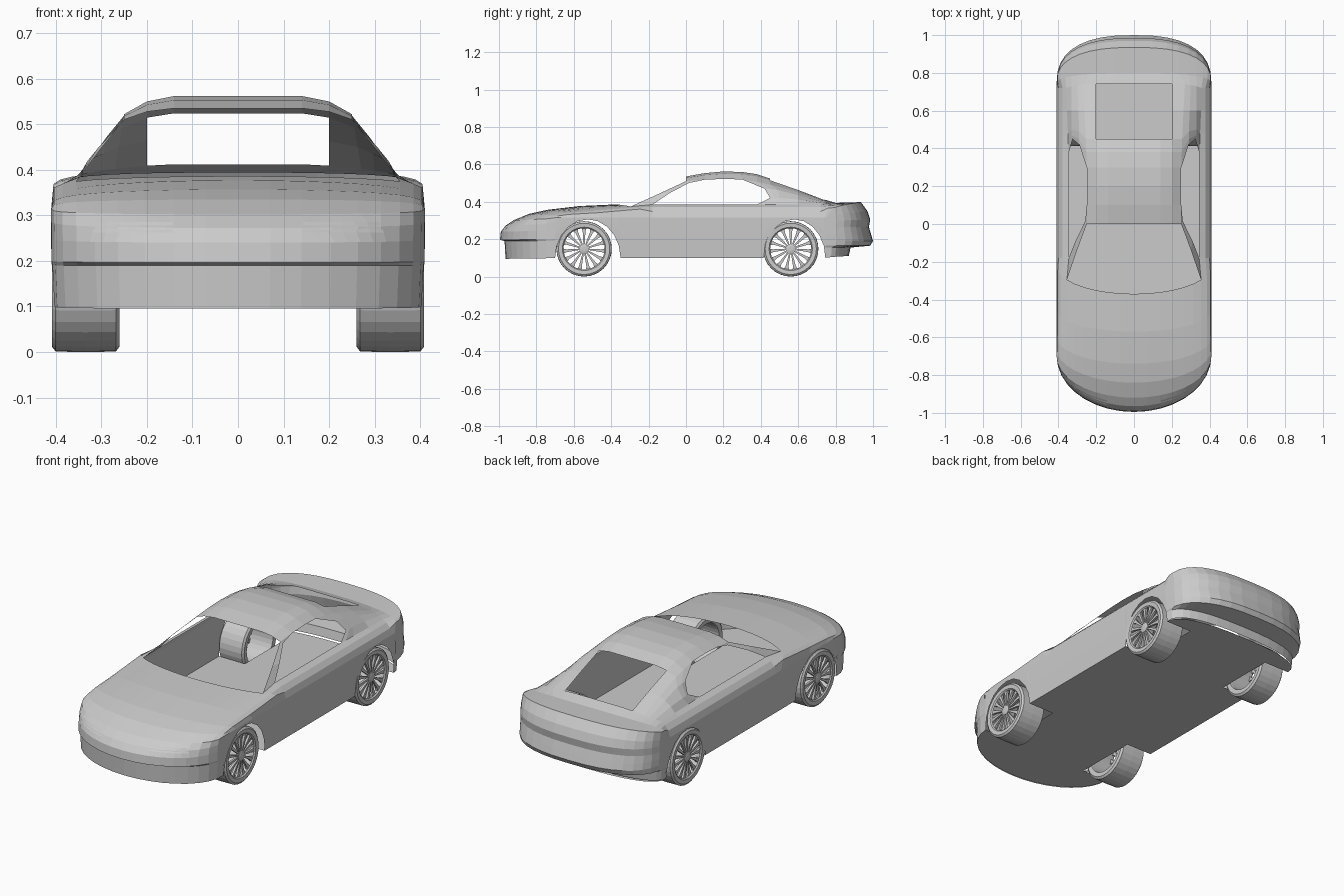
import bpy, bmesh
from math import sin, cos, pi, radians

if "Cube" in bpy.data.objects:
    bpy.data.objects.remove(bpy.data.objects["Cube"])


def finish(bm, name, mirror=True):
    """Turn a half-model bmesh into an object mirrored across x = 0."""
    bmesh.ops.remove_doubles(bm, verts=bm.verts, dist=0.0004)
    bmesh.ops.recalc_face_normals(bm, faces=bm.faces)
    me = bpy.data.meshes.new(name)
    bm.to_mesh(me)
    bm.free()
    ob = bpy.data.objects.new(name, me)
    bpy.context.collection.objects.link(ob)
    if mirror:
        m = ob.modifiers.new("Mirror", 'MIRROR')
        m.use_clip = True
    return ob


def grid(bm, rows, skip=lambda i, j: False):
    """Skin a list of equally long point rows with quads."""
    vs = [[bm.verts.new(p) for p in r] for r in rows]
    for i in range(len(vs) - 1):
        for j in range(len(vs[0]) - 1):
            if not skip(i, j):
                bm.faces.new((vs[i][j], vs[i][j + 1], vs[i + 1][j + 1], vs[i + 1][j]))


def arc(yc, zc, w, ye, ze, q=0.5, p=2.0):
    """Plan-view quarter oval from the centre line (yc, zc) to the side (w, ye, ze)."""
    pts = []
    for k in range(10):
        s, c = sin(radians(10 * k)), max(cos(radians(10 * k)), 0)
        pts.append((w * s ** (2 / p), ye + (yc - ye) * c ** (2 / p), ze + (zc - ze) * c ** q))
    return pts


WAIST = 0.315

# Nose and bonnet: bumper bottom up to windscreen base
nose = [arc(*r) for r in (
    (-0.965, 0.095, 0.403, -0.70, 0.10),
    (-0.970, 0.190, 0.407, -0.70, 0.19),
    (-0.995, 0.196, 0.409, -0.70, 0.20),
    (-0.990, 0.240, 0.409, -0.70, 0.25),
    (-0.965, 0.272, 0.41, -0.70, 0.29),
    (-0.920, 0.302, 0.41, -0.70, WAIST),
    (-0.840, 0.335, 0.41, -0.66, WAIST),
    (-0.740, 0.357, 0.41, -0.60, WAIST),
    (-0.570, 0.377, 0.41, -0.46, WAIST),
    (-0.370, 0.386, 0.41, -0.22, WAIST, 0.25))]
cowl = nose[-1]

# Tail: stepped bumper up to the rear deck lip
tail = [arc(*r, p=2.5) for r in (
    (0.870, 0.110, 0.403, 0.745, 0.10),
    (0.880, 0.155, 0.405, 0.745, 0.155),
    (0.985, 0.165, 0.408, 0.745, 0.165),
    (1.000, 0.190, 0.409, 0.745, 0.20),
    (0.990, 0.225, 0.41, 0.745, 0.23),
    (0.978, 0.265, 0.41, 0.745, 0.265),
    (0.985, 0.305, 0.41, 0.745, 0.295),
    (0.970, 0.350, 0.41, 0.745, WAIST),
    (0.935, 0.398, 0.41, 0.745, WAIST, 0.25),
    (0.800, 0.394, 0.41, 0.745, WAIST, 0.25))]
deck = tail[-1]

body = bmesh.new()
grid(body, nose)
grid(body, tail)

# Lower side panels with the wheel arches in their bottom edge
edge = [(c - a * cos(pi * k / 10), 0.1 + 0.206 * sin(pi * k / 10))
        for c, a in ((-0.525, 0.175), (0.58, 0.165)) for k in range(11)]
side = []
for y, z0 in edge:
    zs = [z0 + (WAIST - z0) * t for t in (0, 0.5, 1)]
    side.append([(0.403 + 0.007 * min(1, (z - 0.1) / 0.15), y, z) for z in zs])
grid(body, side)

# Roof and fastback, with the rear window left open
roof = []
for y, z, xe, drop in ((0, .535, .25, .025), (.1, .553, .25, .035), (.2, .562, .25, .04),
                       (.3, .559, .25, .04), (.38, .547, .252, .04), (.45, .524, .255, .032),
                       (.6, .468, .262, .018), (.74, .412, .27, .01)):
    roof.append([(0, y, z), (0.14, y, z), (0.2, y, z - drop * 0.3), (xe, y, z - drop)])
grid(body, roof + [deck[:4]], lambda i, j: i in (5, 6) and j < 2)

# Rear quarters behind the side windows
quarter = [
    [(.345, .38, .385), (.325, .45, .42), (.29, .42, .47)],
    [(.348, .42, .385), (.33, .47, .42), (.29, .45, .468)],
    [(.35, .48, .385), (.33, .50, .42), (.29, .49, .463)],
    [(.355, .60, .385), (.33, .60, .412), (.295, .60, .435)],
    [(.358, .72, .385), (.33, .73, .393), (.30, .735, .398)]]
quarter = [q + [roof[i + 3][3]] for i, q in enumerate(quarter)]
quarter.append([deck[6], deck[5], deck[4], deck[3]])
grid(body, quarter)

# Shoulders from waist to window sill
sills = [(.345, y, .385) for y in (-.18, 0, .2)] + [q[0] for q in quarter[:-1]]
shoulder = [cowl[:5:-1]]
shoulder += [[(.41, b[1], WAIST), (.4, b[1], .348), (.378, b[1], .372), b] for b in sills]
shoulder.append(deck[:5:-1])
grid(body, shoulder)

# Windscreen pillars
grid(body, [[cowl[6], sills[0]],
            [(.302, -.14, .445), (.31, -.09, .445)],
            [roof[0][3], (.258, .015, .5)],
            [roof[0][3], roof[1][3]]])

# Floor with wheel notches
outline = [(x, y) for x, y, z in nose[0]]
outline += [(.25, -.70), (.25, -.35), (.403, -.35), (.403, .415), (.25, .415), (.25, .745)]
outline += [(x, y) for x, y, z in reversed(tail[0])]
grid(body, [[(0, y, 0.1), (x, y, 0.1)] for x, y in outline])
bmesh.ops.dissolve_degenerate(body, dist=0.0004, edges=body.edges)
car_body = finish(body, "car_body")

# Headlight covers laid onto the nose
lamp = bmesh.new()
grid(lamp, [[(a + (b - a) * k / 6, -1.2, z) for k in range(7)]
            for z, a, b in ((.242, .155, .325), (.262, .14, .32), (.285, .143, .312), (.303, .16, .29))])
lamps = finish(lamp, "headlight_covers", mirror=False)
sw = lamps.modifiers.new("Wrap", 'SHRINKWRAP')
sw.target = car_body
sw.wrap_method = 'PROJECT'
sw.use_project_y = True
sw.use_positive_direction = True
sw.offset = 0.002
lamps.modifiers.new("Mirror", 'MIRROR')


# Wheels: tyre ring, thin spokes and hub, open between the spokes
def wheel_pair(name, y):
    bm = bmesh.new()
    R, n = 0.148, 32

    def ring(profile):
        grid(bm, [[(x, y + r * cos(2 * pi * k / n), R + r * sin(2 * pi * k / n))
                   for x, r in profile] for k in range(n + 1)])
    ring([(.262, .112), (.26, .136), (.268, .147), (.335, .148), (.4, .147),
          (.408, .137), (.406, .116), (.4, .11), (.268, .11), (.262, .112)])
    ring([(.388, 0), (.388, .026), (.402, .026), (.405, .012), (.405, 0)])
    for s in range(15):
        a = 2 * pi * s / 15 + pi / 2

        def at(x, r, t):
            return (x, y + r * cos(a) - t * sin(a), R + r * sin(a) + t * cos(a))
        grid(bm, [[at(x, r, t) for x, t in ((.388, -h), (.4, -h), (.4, h), (.388, h), (.388, -h))]
                  for r, h in ((.022, .0035), (.095, .0075), (.112, .014))])
    return finish(bm, name)


wheel_pair("front_wheels", -0.545)
wheel_pair("rear_wheels", 0.56)
